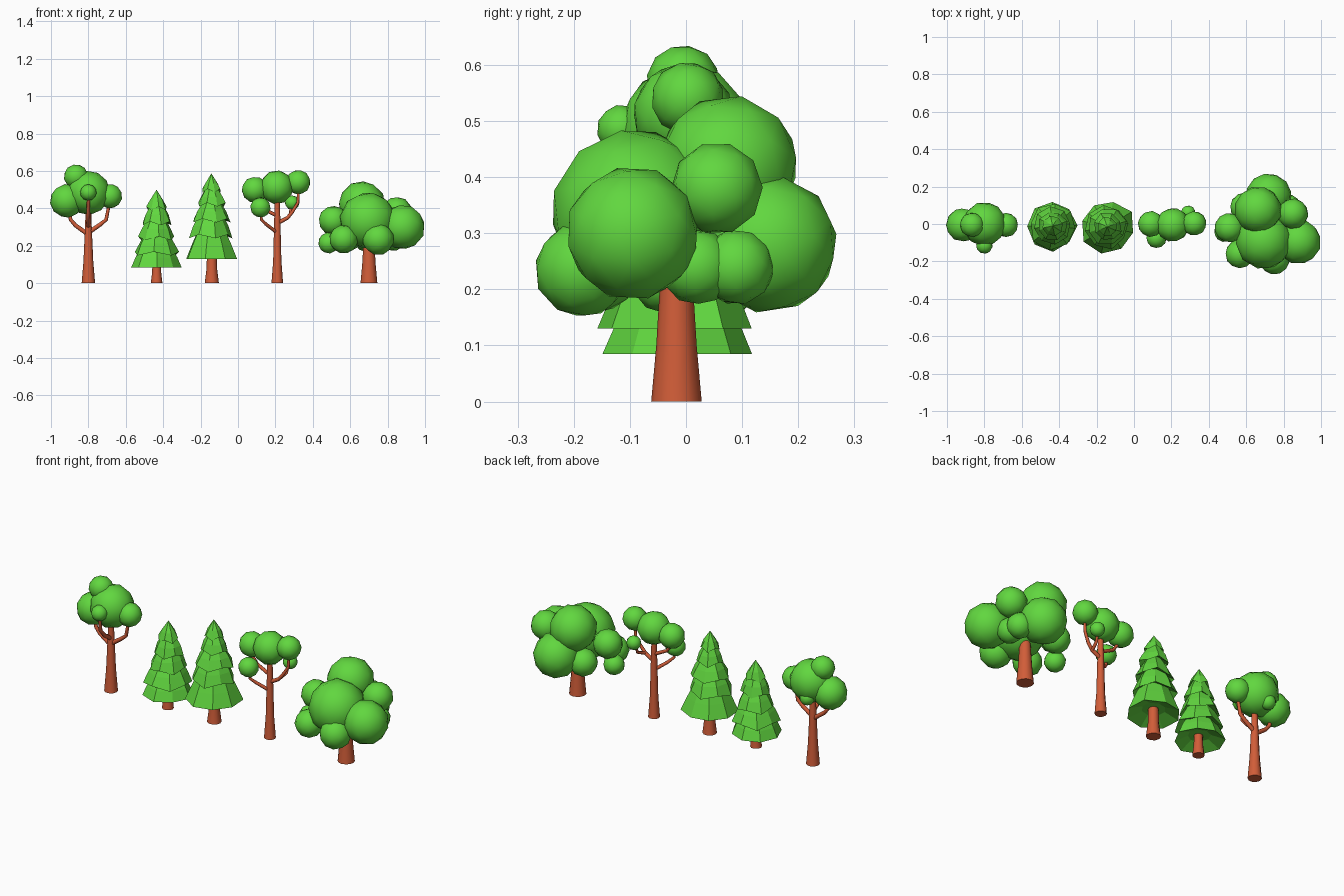
import bpy, bmesh, math, random
from mathutils import Vector

if "Cube" in bpy.data.objects:
    bpy.data.objects.remove(bpy.data.objects["Cube"])

random.seed(4)


def material(name, rgb):
    m = bpy.data.materials.new(name)
    m.diffuse_color = (*rgb, 1)
    m.use_nodes = True
    m.node_tree.nodes["Principled BSDF"].inputs["Base Color"].default_value = m.diffuse_color
    return m


LEAF = material("leaf_green", (0.12, 0.68, 0.05))
BARK = material("bark_brown", (0.64, 0.11, 0.04))


def finish(bm, name, mat, smooth):
    bmesh.ops.recalc_face_normals(bm, faces=bm.faces)
    for f in bm.faces:
        f.smooth = smooth and len(f.verts) < 5
    me = bpy.data.meshes.new(name)
    bm.to_mesh(me)
    bm.free()
    me.materials.append(mat)
    ob = bpy.data.objects.new(name, me)
    bpy.context.collection.objects.link(ob)
    return ob


def limb(name, points, sides=8):
    """Tapered tube through (x, y, z, radius) points."""
    bm = bmesh.new()
    pos = [Vector(p[:3]) for p in points]
    rings = []
    for i, p in enumerate(points):
        d = pos[min(i + 1, len(pos) - 1)] - pos[max(i - 1, 0)]
        if i == 0 and p[2] == 0:
            d = Vector((0, 0, 1))
        q = Vector((0, 0, 1)).rotation_difference(d)
        rings.append([bm.verts.new(pos[i] + q @ Vector((
            p[3] * math.cos(math.tau * k / sides),
            p[3] * math.sin(math.tau * k / sides), 0))) for k in range(sides)])
    for a, b in zip(rings, rings[1:]):
        for k in range(sides):
            n = (k + 1) % sides
            bm.faces.new((a[k], a[n], b[n], b[k]))
    bm.faces.new(rings[0][::-1])
    bm.faces.new(rings[-1])
    return finish(bm, name, BARK, True)


def crown(name, blobs):
    """Leaf clumps, each (x, y, z, radius)."""
    for i, (x, y, z, r) in enumerate(blobs):
        bm = bmesh.new()
        bmesh.ops.create_icosphere(bm, subdivisions=2, radius=r * 1.03)
        ob = finish(bm, f"{name}_clump_{i + 1}", LEAF, True)
        ob.location = (x, y, z)
        ob.rotation_euler = [random.uniform(0, 6) for _ in range(3)]


def pine(name, x, y, tiers, sides=8):
    """Flared skirts, each (rim z, rim radius, top z, top radius)."""
    for i, (z0, r0, z1, r1) in enumerate(tiers):
        bm = bmesh.new()
        turn = random.uniform(0, 1)
        drop = 0 if i == 0 else 0.010
        shape = ((z0 + 0.03, r0 * 0.45), (z0, r0),
                 (z0 * 0.58 + z1 * 0.42, r0 * 0.45 + r1 * 0.55 + 0.012), (z1, r1))
        wob = [random.uniform(0.92, 1.07) for _ in range(sides)]
        rings = []
        for j, (z, r) in enumerate(shape):
            ring = []
            for k in range(sides):
                a = math.tau * k / sides + turn
                dz = (drop if k % 2 else -drop) if j == 1 else 0
                ring.append(bm.verts.new((x + r * wob[k] * math.cos(a),
                                          y + r * wob[k] * math.sin(a), z + dz)))
            rings.append(ring)
        for a, b in zip(rings, rings[1:]):
            for k in range(sides):
                n = (k + 1) % sides
                bm.faces.new((a[k], a[n], b[n], b[k]))
        bm.faces.new(rings[0])
        bm.faces.new(rings[-1])
        bmesh.ops.remove_doubles(bm, verts=bm.verts, dist=0.0015)
        finish(bm, f"{name}_tier_{i + 1}", LEAF, False)


# Tree with tall trunk and arched branches, far left
X, Y = -0.80, -0.01
limb("tall_trunk", [(X, Y, 0, .036), (X, Y, .12, .026), (X, Y, .28, .019), (X, Y, .43, .013)], 10)
limb("tall_branch_left", [(X, Y, .26, .012), (-.87, Y, .31, .011), (-.895, Y, .34, .010), (-.91, Y, .42, .008)])
limb("tall_branch_right", [(X, Y, .27, .012), (-.735, Y, .315, .011), (-.705, Y, .34, .010), (-.685, Y, .44, .008)])
limb("tall_branch_front", [(X, Y, .30, .012), (X, -.07, .34, .011), (X, -.105, .38, .010), (X, -.115, .46, .008)])
crown("tall_tree", [(-.80, 0, .483, .115), (-.915, -.005, .44, .088), (-.866, -.005, .57, .064),
                    (-.685, -.005, .465, .064), (-.80, -.115, .485, .043), (-.82, .07, .415, .04)])

# Short pine
limb("short_pine_trunk", [(-.435, -.015, 0, .031), (-.435, -.015, .06, .024), (-.435, -.015, .2, .02)], 10)
pine("short_pine", -.435, -.01, [(.085, .132, .21, .07), (.158, .125, .29, .055), (.24, .10, .36, .042),
                                 (.32, .08, .43, .03), (.40, .056, .50, .0005)])

# Tall pine
limb("tall_pine_trunk", [(-.14, -.015, 0, .038), (-.14, -.015, .08, .028), (-.14, -.015, .25, .024)], 10)
pine("tall_pine", -.142, -.015, [(.13, .145, .31, .065), (.25, .115, .38, .055), (.335, .10, .45, .038),
                                 (.42, .077, .52, .026), (.495, .054, .587, .0005)])

# Slender tree
X = .21
limb("slender_trunk", [(X, Y, 0, .031), (X, Y, .12, .022), (X, Y, .28, .018), (X, Y, .47, .013)], 10)
limb("slender_branch_left", [(X, Y, .27, .010), (.15, -.05, .315, .009), (.125, -.07, .34, .008), (.12, -.075, .40, .007)])
limb("slender_branch_upper_left", [(X, Y, .36, .010), (.13, Y, .40, .009), (.10, Y, .44, .008), (.09, 0, .50, .007)])
limb("slender_branch_right", [(X, Y, .32, .011), (.265, Y, .35, .010), (.29, Y, .38, .009),
                              (.32, 0, .43, .008), (.325, 0, .52, .007)])
limb("slender_twig_back", [(.265, Y, .35, .009), (.28, .04, .37, .008), (.285, .06, .43, .006)])
crown("slender_tree", [(.207, -.005, .513, .088), (.09, 0, .50, .068), (.322, .003, .54, .064),
                       (.12, -.075, .405, .053), (.29, .06, .43, .038)])

# Wide bushy tree, far right
limb("bushy_trunk", [(.70, -.017, 0, .045), (.70, -.017, .10, .036), (.70, -.017, .2, .03), (.70, -.017, .32, .022)], 12)
crown("bushy_tree", [(.88, -.095, .30, .117), (.695, -.09, .335, .148), (.663, .075, .42, .123),
                     (.72, .148, .28, .12), (.85, .055, .38, .08), (.75, -.185, .235, .083),
                     (.565, -.16, .235, .075), (.485, -.04, .215, .055), (.51, -.02, .335, .077),
                     (.83, .02, .24, .066), (.825, .09, .24, .066), (.59, .09, .25, .075)])
